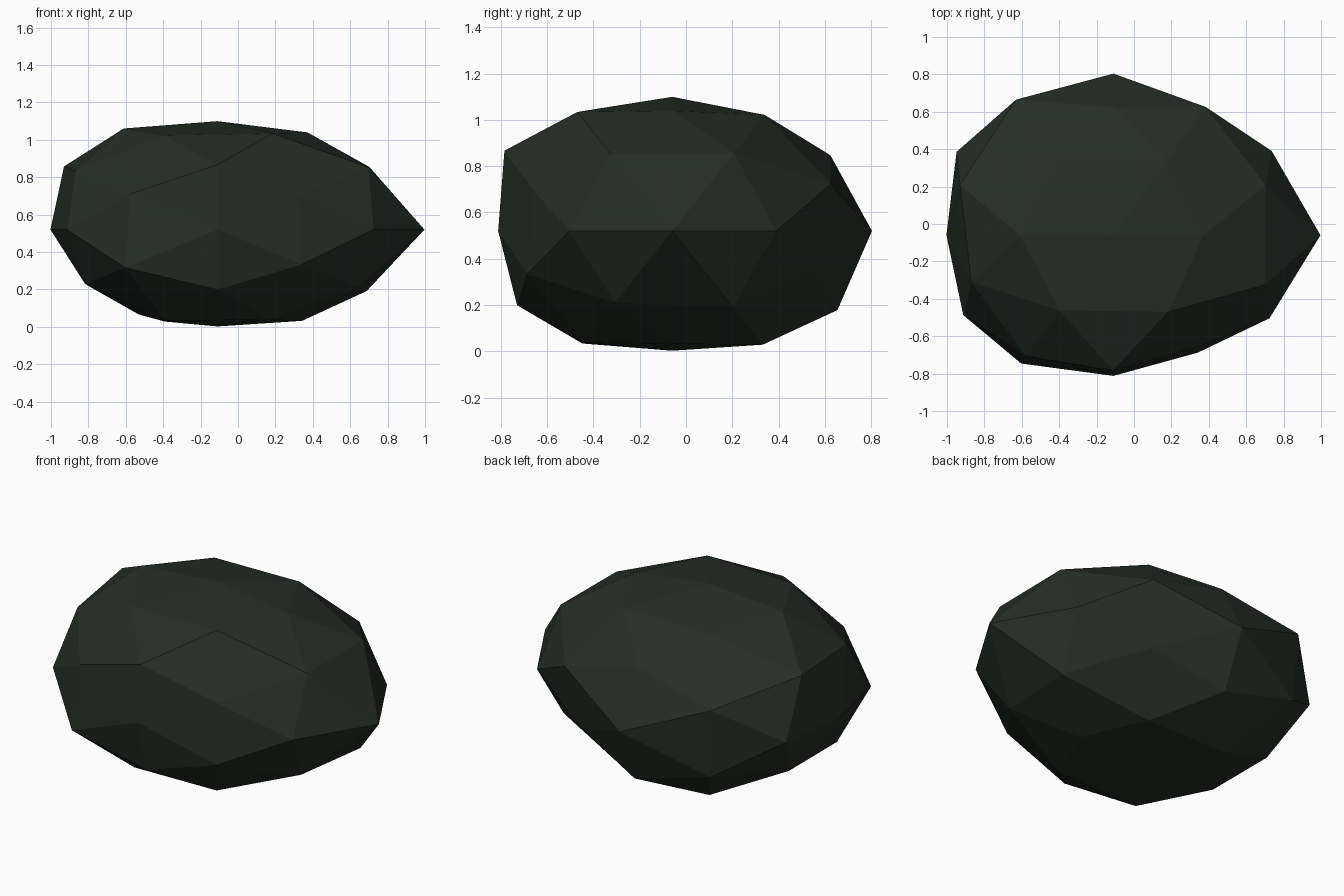
import bpy
import bmesh
from mathutils import Vector

default_cube = bpy.data.objects.get("Cube")
if default_cube:
    bpy.data.objects.remove(default_cube, do_unlink=True)

# Dark mossy stone colour
stone = bpy.data.materials.new("dark_green_stone")
stone.use_nodes = True
colour = (0.018, 0.028, 0.019, 1)
stone.diffuse_color = colour
shader = stone.node_tree.nodes["Principled BSDF"]
shader.inputs["Base Color"].default_value = colour
shader.inputs["Roughness"].default_value = 0.9

CENTRE = Vector((-0.11, -0.06, 0.52))
STRETCH = Vector((0.93, 0.80, 0.62))


def mirrored(direction):
    """All sign combinations of a direction, positive first, without repeats."""
    options = [(value, -value) if value else (0,) for value in direction]
    return [Vector((x, y, z)).normalized()
            for x in options[0] for y in options[1] for z in options[2]]


# Directions of a once-divided icosahedron, with the weathered radius
# (percent) of each mirrored corner
CORNERS = [
    ((1, 0, 0), (119, 96)),
    ((0, 1, 0), (108, 94)),
    ((0, 0, 1), (93.5, 83.5)),
    ((.526, 0, .851), (98.5, 92.5, 102.5, 86)),
    ((0, .851, .526), (100.5, 105, 106.5, 98.5)),
    ((.851, .526, 0), (107, 105.5, 106, 101.5)),
    ((.309, .5, .809), (100, 98, 102.5, 96, 99, 98, 100.5, 97)),
    ((.5, .809, .309), (106, 95, 93, 97, 112, 108, 100, 106)),
    ((.809, .309, .5), (108, 106, 107.5, 100, 109, 94, 101, 94)),
]

# Skin the regular ball first so its facets stay even
bm = bmesh.new()
targets = []
for direction, radii in CORNERS:
    for point, radius in zip(mirrored(direction), radii):
        targets.append((bm.verts.new(point), CENTRE + point * STRETCH * radius / 100))
bmesh.ops.convex_hull(bm, input=bm.verts[:])

# Push every corner in or out to make the uneven rock
for vert, position in targets:
    vert.co = position
bmesh.ops.recalc_face_normals(bm, faces=bm.faces[:])
for face in bm.faces:
    face.smooth = False

mesh = bpy.data.meshes.new("rock")
bm.to_mesh(mesh)
bm.free()
mesh.materials.append(stone)
rock = bpy.data.objects.new("rock", mesh)
bpy.context.collection.objects.link(rock)
